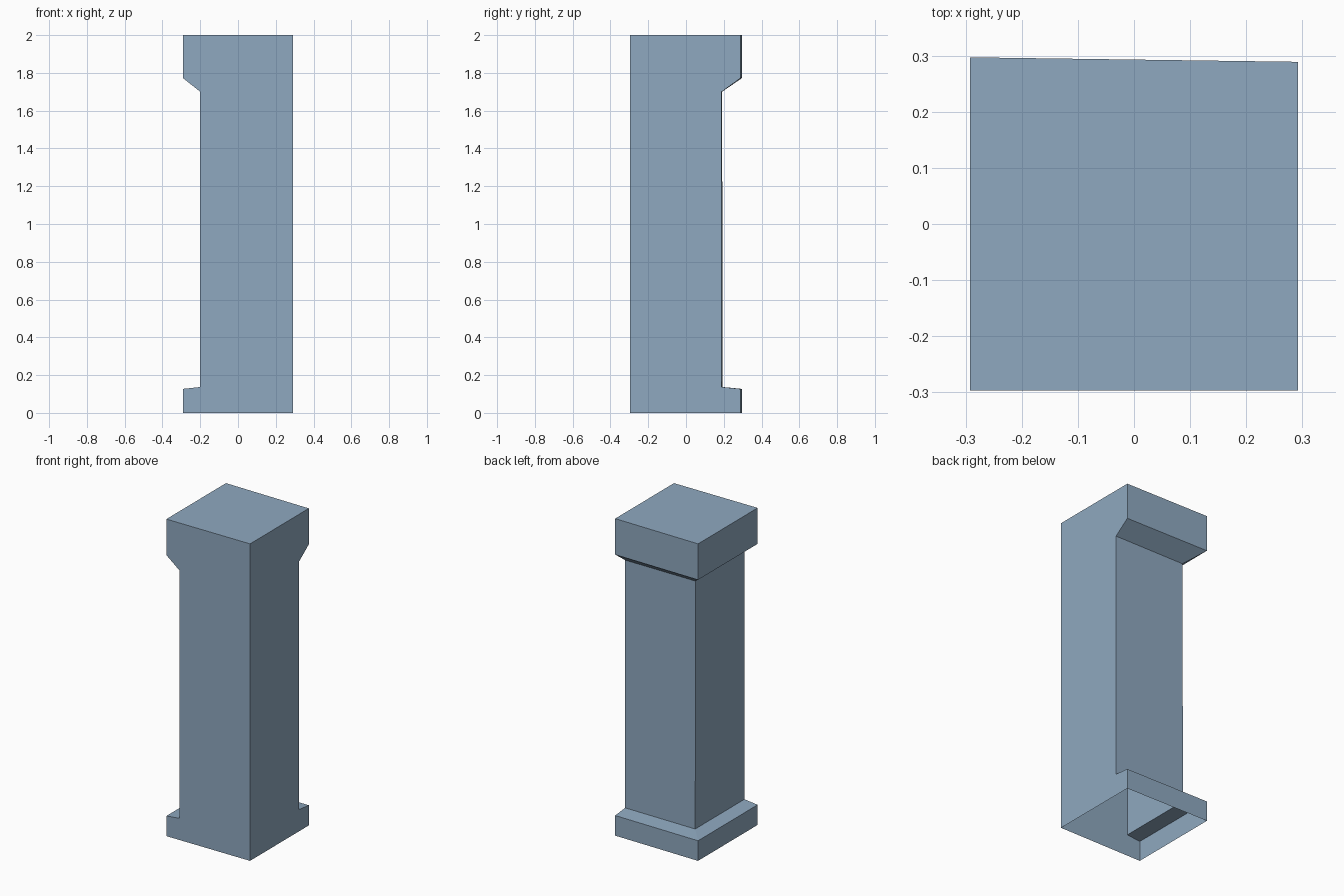
import bpy
import bmesh

if "Cube" in bpy.data.objects:
    bpy.data.objects.remove(bpy.data.objects["Cube"])

RIGHT, FRONT = 0.292, -0.297

# Levels from foot to top: height, left side x, back y at right, back y at left
LEVELS = [
    (0.000, -0.292, 0.289, 0.297),
    (0.127, -0.292, 0.289, 0.297),   # plinth edge
    (0.137, -0.200, 0.189, 0.194),   # foot of shaft
    (1.700, -0.200, 0.189, 0.191),   # top of shaft
    (1.773, -0.292, 0.289, 0.297),   # flared capital
    (2.000, -0.292, 0.289, 0.297),
]

stone = bpy.data.materials.new("blue_grey_stone")
stone.diffuse_color = (0.275, 0.395, 0.525, 1.0)
stone.use_nodes = True
stone.node_tree.nodes["Principled BSDF"].inputs["Base Color"].default_value = stone.diffuse_color

# Corner pillar: flush front and right, stepped left and back, open underneath
bm = bmesh.new()
rings = []
for z, left, back_right, back_left in LEVELS:
    corners = [(left, FRONT), (RIGHT, FRONT), (RIGHT, back_right), (left, back_left)]
    rings.append([bm.verts.new((x, y, z)) for x, y in corners])

for low, high in zip(rings, rings[1:]):
    for i in range(4):
        j = (i + 1) % 4
        bm.faces.new((low[i], low[j], high[j], high[i]))
bm.faces.new(rings[-1])

mesh = bpy.data.meshes.new("corner_pillar")
bm.to_mesh(mesh)
bm.free()
mesh.materials.append(stone)
pillar = bpy.data.objects.new("corner_pillar", mesh)
bpy.context.collection.objects.link(pillar)
